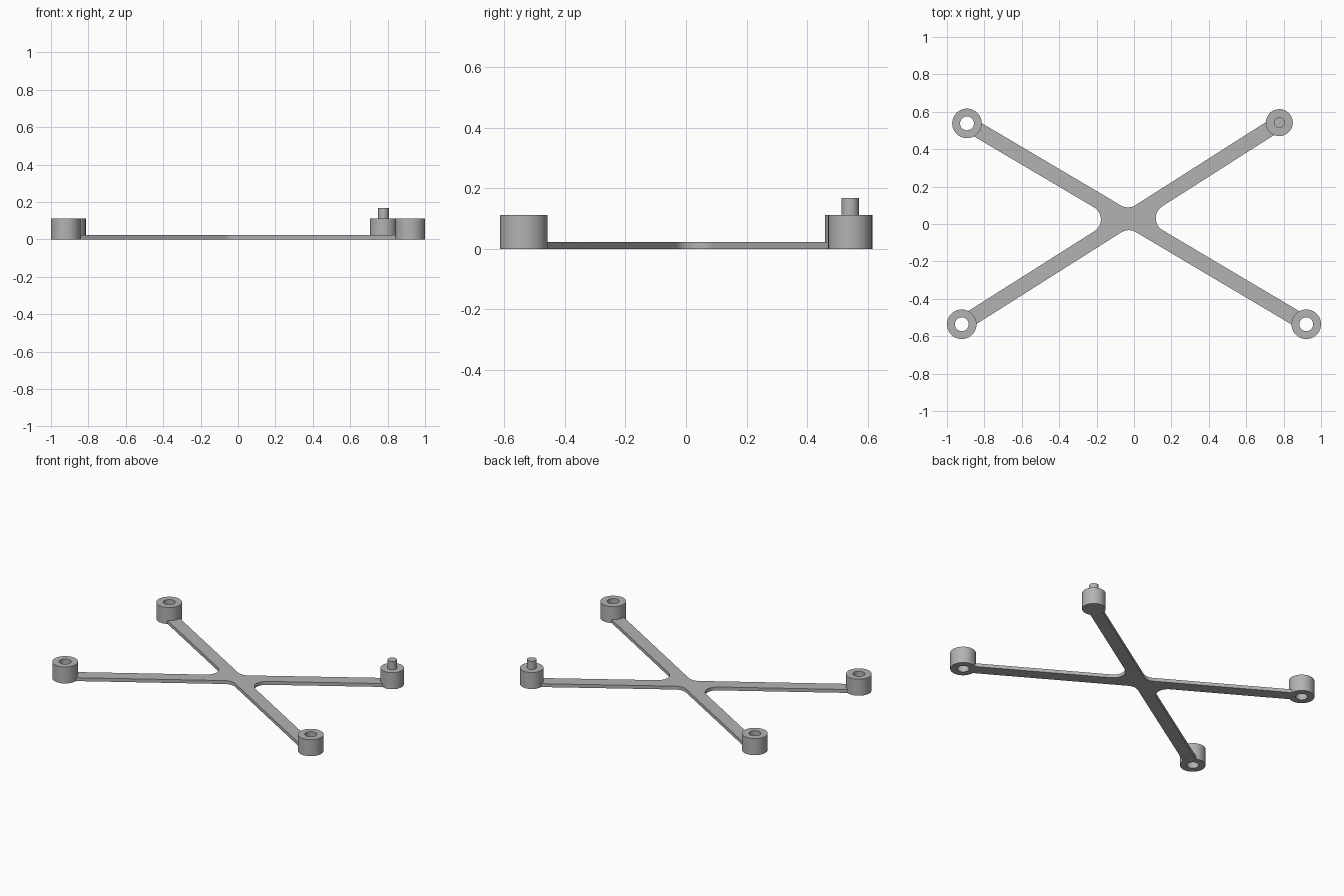
import bpy, bmesh, math
from mathutils import Vector

cube = bpy.data.objects.get("Cube")
if cube:
    bpy.data.objects.remove(cube, do_unlink=True)

grey = bpy.data.materials.new("plain grey")
grey.use_nodes = True
COLOUR = (0.45, 0.45, 0.45, 1)
grey.diffuse_color = COLOUR
grey.node_tree.nodes["Principled BSDF"].inputs["Base Color"].default_value = COLOUR

HUB = Vector((-0.03, 0.028))
PLATE, POST = 0.023, 0.112       # heights
HALF, FILLET = 0.041, 0.075      # arm half width, hub fillet radius
SIDES = 64


def finish(name, bm):
    bmesh.ops.recalc_face_normals(bm, faces=bm.faces)
    mesh = bpy.data.meshes.new(name)
    bm.to_mesh(mesh)
    bm.free()
    mesh.materials.append(grey)
    obj = bpy.data.objects.new(name, mesh)
    bpy.context.collection.objects.link(obj)
    bpy.ops.object.select_all(action='DESELECT')
    obj.select_set(True)
    bpy.context.view_layer.objects.active = obj
    bpy.ops.object.shade_smooth_by_angle(angle=math.radians(30))


def lathe(name, centre, profile, closed):
    """Revolve (radius, height) points about a vertical axis."""
    bm = bmesh.new()
    verts = [bm.verts.new((r, 0, z)) for r, z in profile]
    pairs = list(zip(verts, verts[1:]))
    if closed:
        pairs.append((verts[-1], verts[0]))
    edges = [bm.edges.new(p) for p in pairs]
    bmesh.ops.spin(bm, geom=verts + edges, cent=(0, 0, 0), axis=(0, 0, 1),
                   angle=math.tau, steps=SIDES)
    bmesh.ops.remove_doubles(bm, verts=bm.verts, dist=1e-5)
    bmesh.ops.translate(bm, verts=bm.verts, vec=(*centre, 0))
    finish(name, bm)


# Posts, listed anticlockwise from the back left
back_left = Vector((0.777, 0.542))
posts = {
    "back_left": back_left,
    "back_right": Vector((-0.893, 0.538)),
    "front_right": Vector((-0.921, -0.536)),
    "front_left": Vector((0.921, -0.536)),
}
for name, centre in posts.items():
    if centre is back_left:      # solid post with a pin
        r, pin, top = 0.072, 0.029, 0.168
        lathe(name + "_pin_post", centre,
              [(0, 0), (r, 0), (r, POST), (pin, POST), (pin, top), (0, top)], False)
    else:                        # post with a through hole
        r, hole = 0.079, 0.037
        lathe(name + "_hollow_post", centre,
              [(hole, 0), (r, 0), (r, POST), (hole, POST)], True)

# Cross plate: four arms joined by rounded inner corners
ends = list(posts.values())
outline = []
for i, end in enumerate(ends):
    d = (end - HUB).normalized()
    side = Vector((-d.y, d.x))
    tip = end - d * 0.055
    outline += [tip - side * HALF, tip + side * HALF]
    nxt = (ends[(i + 1) % 4] - HUB).normalized()
    a = math.atan2(d.y, d.x)
    gap = (math.atan2(nxt.y, nxt.x) - a) % math.tau
    mid = a + gap / 2
    arc_centre = HUB + Vector((math.cos(mid), math.sin(mid))) * (HALF + FILLET) / math.sin(gap / 2)
    sweep = math.pi - gap
    for k in range(17):
        t = a - math.pi / 2 - sweep * k / 16
        outline.append(arc_centre + FILLET * Vector((math.cos(t), math.sin(t))))

bm = bmesh.new()
face = bm.faces.new([bm.verts.new((p.x, p.y, 0)) for p in outline])
top = bmesh.ops.extrude_face_region(bm, geom=[face], use_keep_orig=True)["geom"]
bmesh.ops.translate(bm, vec=(0, 0, PLATE),
                    verts=[g for g in top if isinstance(g, bmesh.types.BMVert)])
finish("cross_arms", bm)
